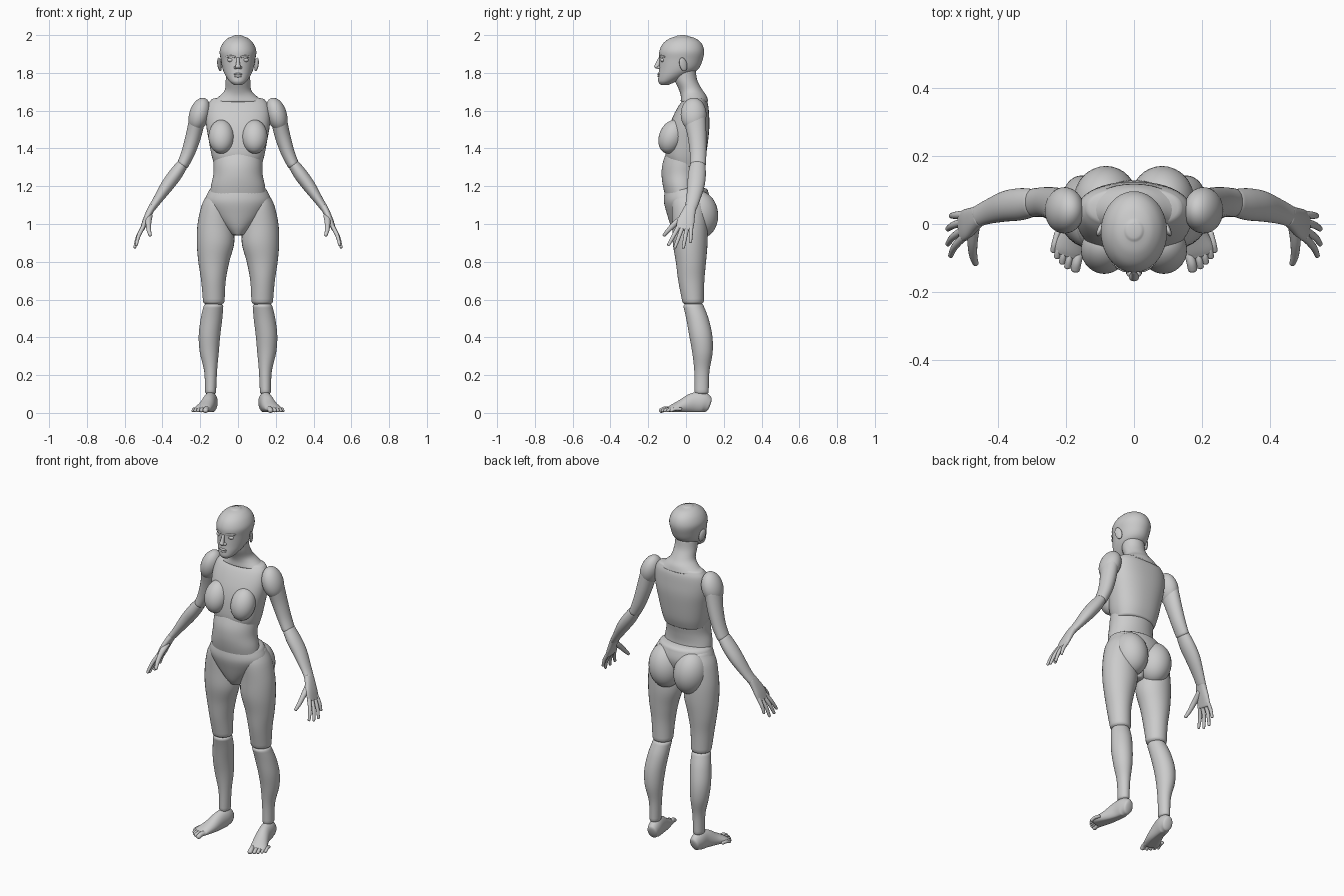
import bpy, bmesh, math
from mathutils import Vector, Matrix


def finish(name, bm, mirror):
    bmesh.ops.recalc_face_normals(bm, faces=bm.faces)
    me = bpy.data.meshes.new(name)
    bm.to_mesh(me)
    bm.free()
    for p in me.polygons:
        p.use_smooth = True
    ob = bpy.data.objects.new(name, me)
    bpy.context.collection.objects.link(ob)
    if mirror:
        ob.modifiers.new("Mirror", 'MIRROR').use_mirror_merge = False
    return ob


def spline(rows, steps=5):
    # Catmull-Rom interpolation through the given sections
    out = []
    for i in range(len(rows) - 1):
        p0, p1, p2, p3 = (rows[max(0, min(len(rows) - 1, i + k))] for k in (-1, 0, 1, 2))
        for s in range(steps):
            t = s / steps
            out.append([0.5 * (2 * b + (c - a) * t + (2 * a - 5 * b + 4 * c - d) * t * t
                               + (3 * b - a - 3 * c + d) * t ** 3)
                        for a, b, c, d in zip(p0, p1, p2, p3)])
    return out + [list(rows[-1])]


def loft(name, rows, mirror=True, upright=False, ref=(0, 1, 0), cap=0.5, power=2.0, n=32, floor=None):
    # rows: x, y, z, radius across, radius along ref; ends get rounded caps
    rows = spline(rows)
    pts = [Vector(r[:3]) for r in rows]
    rings = []
    for i, r in enumerate(rows):
        t = Vector((0, 0, 1)) if upright else (pts[min(i + 1, len(pts) - 1)] - pts[max(i - 1, 0)]).normalized()
        rings.append((pts[i], t, r[3], r[4]))

    def dome(ring, sign):
        p, t, a, b = ring
        sign *= 1 if not upright or pts[-1].z > pts[0].z else -1
        h = cap * (a + b) / 2
        return [(p + t * sign * h * math.sin(k), t, a * math.cos(k), b * math.cos(k))
                for k in (0.4, 0.8, 1.15, 1.45)]
    rings = dome(rings[0], -1)[::-1] + rings + dome(rings[-1], 1)
    bm = bmesh.new()
    loops = []
    for p, t, a, b in rings:
        v = Vector(ref)
        v = (v - t * v.dot(t)).normalized()
        u = v.cross(t)
        loop = []
        for k in range(n):
            c, s = math.cos(k * math.tau / n), math.sin(k * math.tau / n)
            c = math.copysign(abs(c) ** (2 / power), c)
            s = math.copysign(abs(s) ** (2 / power), s)
            q = p + u * a * c + v * b * s
            if floor is not None:
                q.z = max(q.z, floor)
            loop.append(bm.verts.new(q))
        loops.append(loop)
    for A, B in zip(loops, loops[1:]):
        for k in range(n):
            bm.faces.new((A[k], A[(k + 1) % n], B[(k + 1) % n], B[k]))
    bm.faces.new(loops[0])
    bm.faces.new(loops[-1])
    return finish(name, bm, mirror)


def slices(name, rows, **kw):
    # rows: z, front y, back y, half width
    return loft(name, [(0, (f + b) / 2, z, w, (b - f) / 2) for z, f, b, w in rows],
                mirror=False, upright=True, n=48, **kw)


def ball(name, c, r, rot=(0, 0, 0), mirror=True):
    bm = bmesh.new()
    bmesh.ops.create_uvsphere(bm, u_segments=32, v_segments=20, radius=1)
    m = Matrix.Translation(c)
    for ang, ax in zip(rot, 'XYZ'):
        m = m @ Matrix.Rotation(ang, 4, ax)
    bm.transform(m @ Matrix.Diagonal((*r, 1)))
    return finish(name, bm, mirror)


# Head and face
slices("head", [(1.74, -.138, -.085, .026), (1.755, -.147, -.05, .045), (1.785, -.146, .01, .066),
                (1.82, -.143, .065, .081), (1.87, -.141, .088, .091), (1.915, -.141, .096, .097),
                (1.955, -.122, .083, .082), (1.982, -.087, .052, .056), (1.994, -.05, .012, .028)], cap=.2)
loft("nose", [(0, -.138, 1.878, .008, .008), (0, -.148, 1.85, .01, .012), (0, -.156, 1.83, .015, .013)], mirror=False)
ball("nostril", (.013, -.143, 1.828), (.009, .012, .008))
ball("eye", (.038, -.123, 1.868), (.018, .012, .011))
loft("brow", [(.016, -.139, 1.884, .004, .005), (.038, -.133, 1.889, .004, .005), (.062, -.114, 1.885, .004, .005)],
     ref=(0, 0, 1))
ball("upper_lip", (0, -.144, 1.793), (.024, .008, .006), mirror=False)
ball("lower_lip", (0, -.143, 1.783), (.02, .008, .007), mirror=False)
ball("ear", (.098, -.015, 1.845), (.009, .021, .037), (.25, .15, .35))
loft("neck", [(0, -.01, 1.81, .064, .062), (0, 0, 1.76, .065, .06), (0, .025, 1.71, .07, .062),
              (0, .04, 1.68, .095, .068), (0, .045, 1.65, .135, .073)], mirror=False, upright=True, cap=.1)

# Torso
slices("chest", [(1.305, -.085, .088, .122), (1.36, -.108, .105, .139), (1.45, -.103, .118, .156),
                 (1.52, -.088, .124, .168), (1.58, -.064, .122, .17), (1.63, -.036, .117, .16),
                 (1.66, -.01, .106, .14)], cap=.12, power=2.3)
ball("breast", (.088, -.076, 1.462), (.068, .066, .093), (-.38, 0, .2))
slices("abdomen", [(1.13, -.105, .08, .15), (1.2, -.122, .07, .143), (1.26, -.129, .075, .131),
                   (1.32, -.124, .086, .129), (1.39, -.1, .09, .125)], cap=.2)
slices("pelvis", [(1.18, -.111, .115, .152), (1.12, -.117, .128, .174), (1.05, -.1, .11, .135),
                  (.985, -.078, .08, .075), (.945, -.055, .06, .035)], cap=.15)
ball("buttock", (.083, .07, 1.05), (.094, .1, .127), (.1, .1, 0))

# Legs
loft("thigh", [(.128, .037, .59, .057, .057), (.13, .028, .7, .065, .069), (.128, .026, .8, .082, .08),
               (.119, .022, .9, .099, .092), (.12, .02, 1.0, .094, .093), (.117, .015, 1.1, .075, .09),
               (.108, .01, 1.155, .055, .075)], upright=True, cap=.4)
loft("shin", [(.13, .04, .565, .052, .054), (.14, .06, .5, .057, .059), (.151, .078, .41, .057, .061),
              (.152, .087, .32, .05, .054), (.145, .084, .22, .034, .04), (.145, .083, .11, .029, .037)],
     upright=True, cap=.4)
loft("foot", [(.14, .118, .045, .03, .042), (.144, .085, .055, .037, .056), (.152, .035, .05, .037, .054),
              (.167, -.02, .034, .042, .038), (.187, -.07, .022, .046, .022), (.194, -.09, .017, .042, .014)],
     ref=(0, 0, 1), cap=.3, floor=.004)
toes = [(.172, -.137, .014), (.195, -.13, .010), (.211, -.117, .0095), (.226, -.101, .009), (.237, -.083, .009)]
for i, (x, y, r) in enumerate(toes):
    loft(f"toe_{i + 1}", [(x - .012, y + .055, .02, r, r), (x - .004, y + .025, .02, r, r),
                          (x, y + .005, .012, r, r * .9)], ref=(0, 0, 1), cap=.8, n=16, floor=0)

# Arms
ball("shoulder", (.204, .04, 1.58), (.054, .068, .091), (0, -.3, 0))
loft("upper_arm", [(.215, .045, 1.56, .043, .06), (.235, .058, 1.47, .041, .05), (.263, .064, 1.38, .036, .044),
                   (.292, .063, 1.315, .031, .042)])
loft("forearm", [(.298, .062, 1.31, .031, .041), (.333, .058, 1.26, .036, .047), (.377, .052, 1.2, .034, .045),
                 (.428, .036, 1.125, .024, .036), (.456, .024, 1.085, .02, .032)])

# Hands
loft("palm", [(.455, .024, 1.088, .019, .031), (.47, .014, 1.06, .018, .036), (.49, .0, 1.015, .016, .045),
              (.506, -.008, .975, .012, .045)], power=2.4, cap=.35)
fingers = [(-.04, .538, -.092, .89), (-.018, .546, -.058, .878), (.006, .546, -.014, .876), (.027, .536, .024, .906)]
for i, (b, x, y, z) in enumerate(fingers):
    loft(f"finger_{i + 1}", [(.502, b, .985, .011, .012), (.503 + (x - .503) * .65, (b + y) / 2, (.985 + z) / 2, .010, .0105),
                             (x, y, z, .0075, .008)], cap=.9, n=16)
loft("thumb", [(.472, -.005, 1.045, .015, .02), (.474, -.055, 1.005, .015, .015), (.472, -.092, .968, .012, .012),
               (.465, -.115, .942, .009, .009)], ref=(1, 0, 0), cap=.9, n=16)
